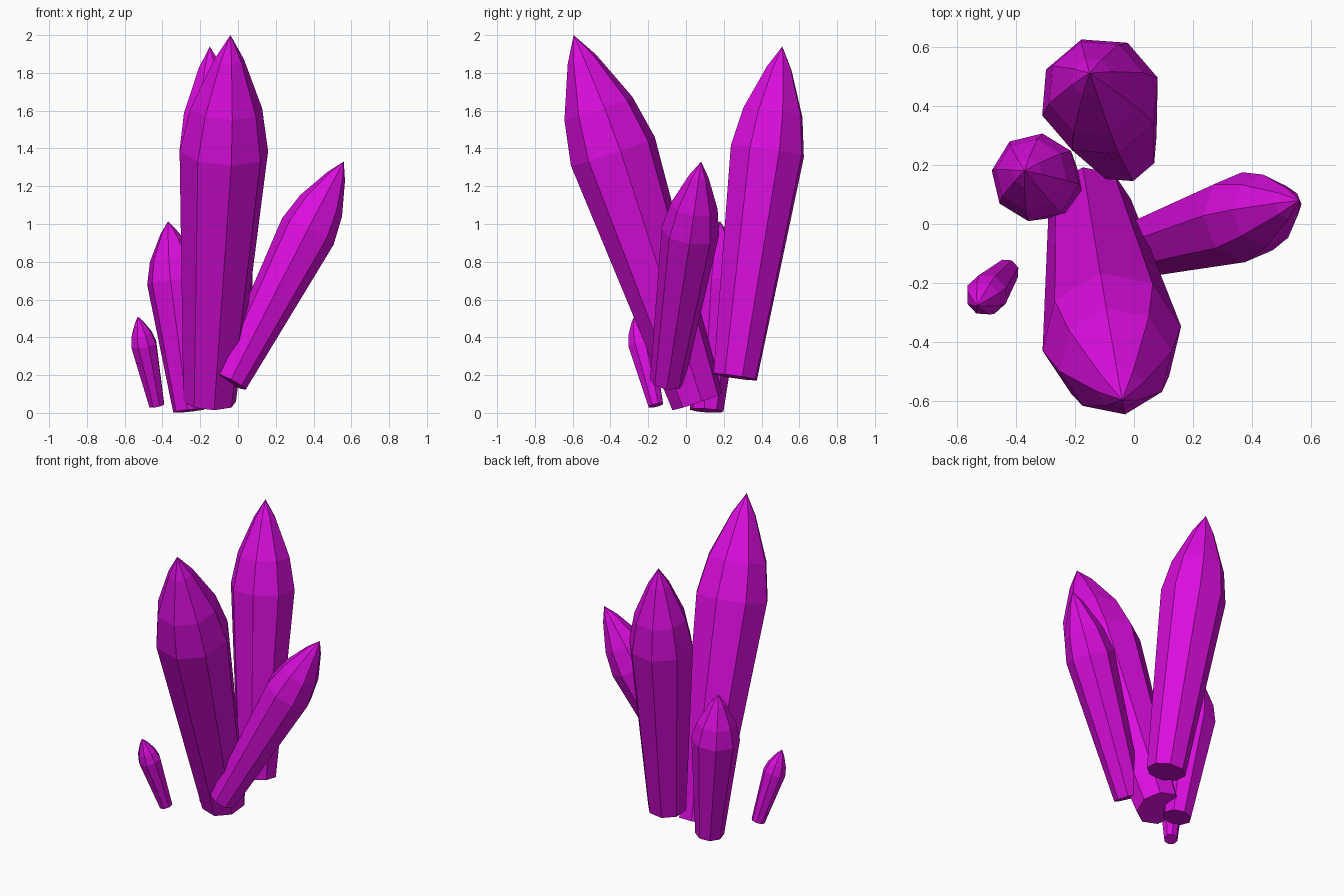
import bpy
import bmesh
from math import cos, sin, pi, radians
from mathutils import Vector

cube = bpy.data.objects.get("Cube")
if cube:
    bpy.data.objects.remove(cube, do_unlink=True)

SIDES = 8
# Crystal profile: (height, radius), both as a share of the length
PROFILE = [(0, 0.069), (0.683, 0.116), (0.80, 0.094), (0.934, 0.039)]

magenta = bpy.data.materials.new("crystal_magenta")
magenta.use_nodes = True
colour = (0.70, 0.004, 0.72, 1)
magenta.diffuse_color = colour
magenta.node_tree.nodes["Principled BSDF"].inputs["Base Color"].default_value = colour


def crystal(name, base, tip, girth, phase):
    """Faceted shaft that widens to a shoulder and closes in a point."""
    base, tip = Vector(base), Vector(tip)
    axis = tip - base
    length = axis.length
    bm = bmesh.new()
    rings = []
    for height, radius in PROFILE:
        ring = []
        for i in range(SIDES):
            a = radians(phase) + 2 * pi * i / SIDES
            r = radius * girth * length
            ring.append(bm.verts.new((r * cos(a), r * sin(a), height * length)))
        rings.append(ring)
    point = bm.verts.new((0, 0, length))
    bm.faces.new(rings[0][::-1])
    for i in range(SIDES):
        j = (i + 1) % SIDES
        for low, high in zip(rings, rings[1:]):
            bm.faces.new((low[i], low[j], high[j], high[i]))
        bm.faces.new((rings[-1][i], rings[-1][j], point))

    # Lean the crystal along its axis
    lean = Vector((0, 0, 1)).rotation_difference(axis).to_matrix()
    for v in bm.verts:
        v.co = lean @ v.co + base

    mesh = bpy.data.meshes.new(name)
    bm.to_mesh(mesh)
    bm.free()
    mesh.materials.append(magenta)
    bpy.context.collection.objects.link(bpy.data.objects.new(name, mesh))


crystal("tall_front_crystal", (-0.15, 0.06, 0.06), (-0.04, -0.595, 2.0), 1.0, 10)
crystal("tall_back_crystal", (-0.04, 0.26, 0.19), (-0.15, 0.51, 1.94), 1.0, 18)
crystal("left_crystal", (-0.04, -0.10, 0.165), (0.56, 0.08, 1.33), 1.0, 0)
crystal("right_back_crystal", (-0.255, 0.11, 0.012), (-0.37, 0.18, 1.015), 1.28, 36)
crystal("small_right_crystal", (-0.43, -0.16, 0.04), (-0.53, -0.275, 0.51), 1.25, 20)
